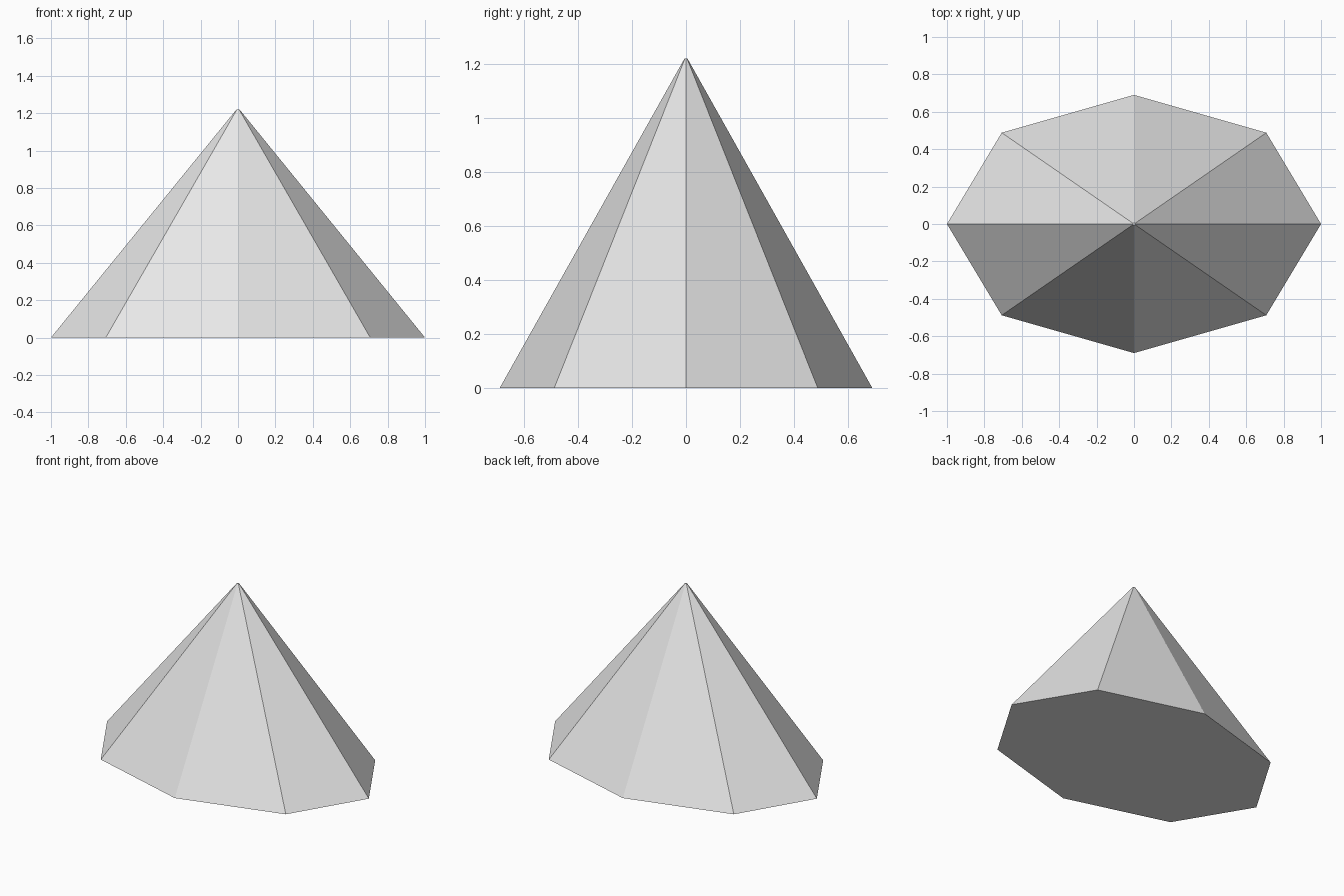
import bpy
import bmesh
from mathutils import Matrix

cube = bpy.data.objects.get("Cube")
if cube:
    bpy.data.objects.remove(cube, do_unlink=True)

HEIGHT = 1.22
DEPTH_RATIO = 0.69

# Plain grey material
grey = bpy.data.materials.new("light_grey")
grey.use_nodes = True
colour = (0.8, 0.8, 0.8, 1)
grey.diffuse_color = colour
grey.node_tree.nodes["Principled BSDF"].inputs["Base Color"].default_value = colour

# Eight-sided cone with a tiny blunt tip, squashed front to back
bm = bmesh.new()
bmesh.ops.create_cone(bm, cap_ends=True, segments=8, radius1=1, radius2=0.008,
                      depth=HEIGHT, matrix=Matrix.Translation((0, 0, HEIGHT / 2)))
bmesh.ops.scale(bm, vec=(1, DEPTH_RATIO, 1), verts=bm.verts)
bmesh.ops.recalc_face_normals(bm, faces=bm.faces)

mesh = bpy.data.meshes.new("octagonal_cone")
bm.to_mesh(mesh)
bm.free()
mesh.materials.append(grey)
cone = bpy.data.objects.new("octagonal_cone", mesh)
bpy.context.collection.objects.link(cone)
